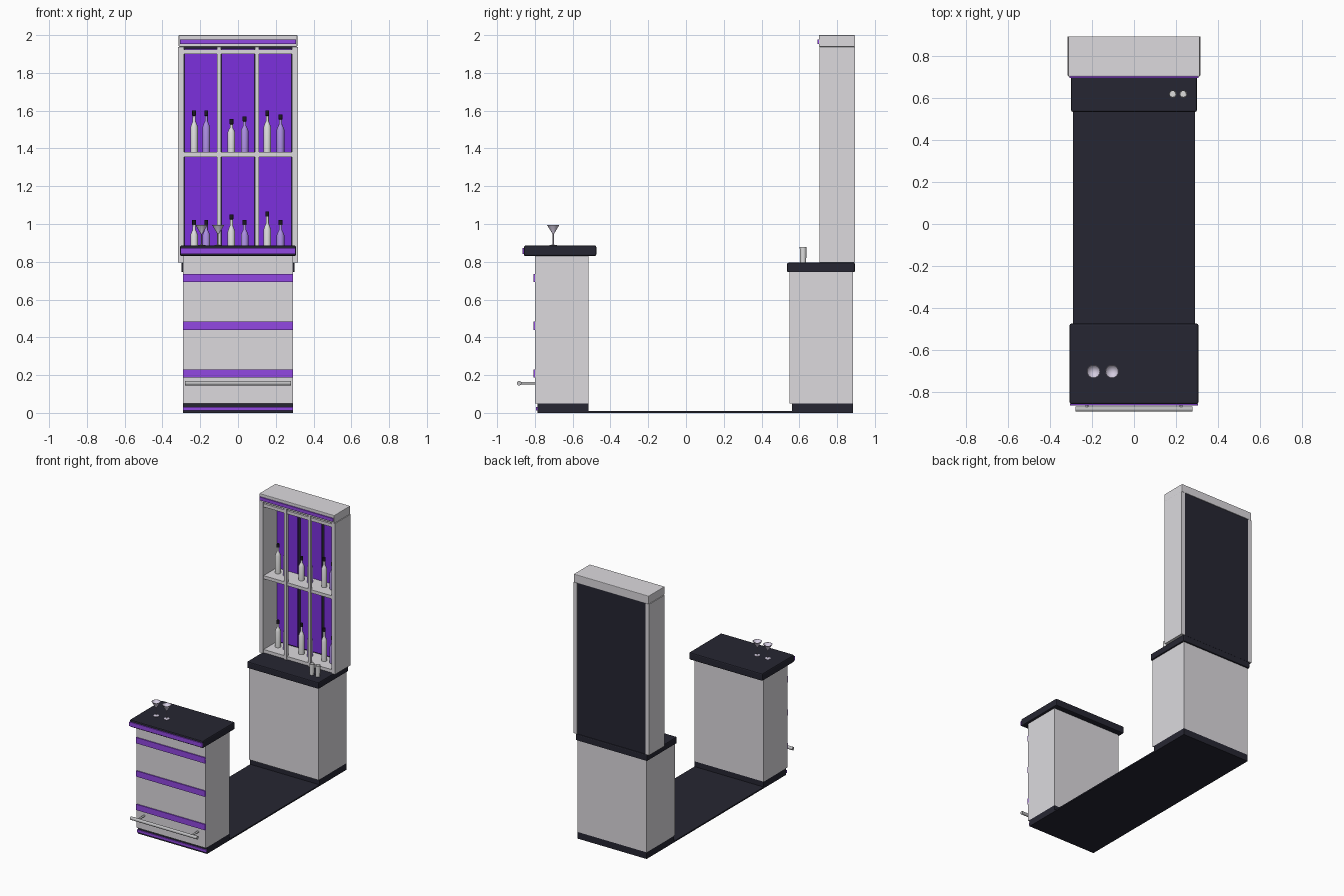
import bpy
import bmesh
from math import pi, cos, sin

old = bpy.data.objects.get("Cube")
if old:
    bpy.data.objects.remove(old, do_unlink=True)


def material(name, rgb, rough=0.5):
    lin = [((c / 255 + 0.055) / 1.055) ** 2.4 for c in rgb]
    m = bpy.data.materials.new(name)
    m.use_nodes = True
    m.diffuse_color = (*lin, 1)
    bsdf = m.node_tree.nodes["Principled BSDF"]
    bsdf.inputs["Base Color"].default_value = (*lin, 1)
    bsdf.inputs["Roughness"].default_value = rough
    return m


WHITE = material("white laminate", (220, 218, 222))
DARK = material("dark stone", (38, 38, 50))
PURPLE = material("purple panel", (124, 48, 222))
STRIP = material("purple strip", (146, 72, 226))
STEEL = material("brushed steel", (190, 190, 192))
CLEAR = material("pale bottle glass", (222, 222, 222))
LILAC = material("lilac bottle glass", (172, 142, 226))
BLACK = material("black cap", (28, 26, 34))
GLASS = material("cocktail glass", (212, 204, 224))


def finish(bm, name, mats):
    bmesh.ops.recalc_face_normals(bm, faces=bm.faces)
    mesh = bpy.data.meshes.new(name)
    bm.to_mesh(mesh)
    bm.free()
    for m in mats:
        mesh.materials.append(m)
    ob = bpy.data.objects.new(name, mesh)
    bpy.context.collection.objects.link(ob)
    return ob


def box(name, mat, x, y, z, bevel=0):
    """Box from (min, max) pairs."""
    bm = bmesh.new()
    bmesh.ops.create_cube(bm, size=1)
    for v in bm.verts:
        v.co = [(a + b) / 2 + c * (b - a) for c, (a, b) in zip(v.co, (x, y, z))]
    ob = finish(bm, name, [mat])
    if bevel:
        mod = ob.modifiers.new("edge", "BEVEL")
        mod.width = bevel
        mod.segments = 2
    return ob


def smooth(ob):
    bpy.ops.object.select_all(action="DESELECT")
    ob.select_set(True)
    bpy.context.view_layer.objects.active = ob
    bpy.ops.object.shade_smooth_by_angle(angle=0.7)


def lathe(name, profile, mats, loc, cap_from=None, sides=16):
    """Revolve (radius, height) points; faces above cap_from use the second material."""
    bm = bmesh.new()
    rings = []
    for r, h in profile:
        if r == 0:
            rings.append([bm.verts.new((0, 0, h))] * sides)
        else:
            rings.append([bm.verts.new((r * cos(2 * pi * i / sides), r * sin(2 * pi * i / sides), h))
                          for i in range(sides)])
    for a, b in zip(rings, rings[1:]):
        for i in range(sides):
            j = (i + 1) % sides
            f = bm.faces.new(list(dict.fromkeys((a[i], a[j], b[j], b[i]))))
            if cap_from is not None and f.calc_center_median().z > cap_from:
                f.material_index = 1
    ob = finish(bm, name, mats)
    ob.location = loc
    smooth(ob)
    return ob


def rod(name, mat, radius, length, loc, rot):
    ob = lathe(name, [(0, -length / 2), (radius, -length / 2), (radius, length / 2), (0, length / 2)],
               [mat], loc)
    ob.rotation_euler = rot
    return ob


def bottle(name, mat, x, z, h):
    r = 0.02
    profile = [(0, 0), (r, 0), (r, 0.6 * h), (0.7 * r, 0.68 * h), (0.4 * r, 0.74 * h),
               (0.4 * r, h - 0.027), (0.52 * r, h - 0.025), (0.52 * r, h), (0, h)]
    lathe(name, profile, [mat, BLACK], (x, 0.81, z), h - 0.0265)


W = 0.29

# Floor joining both units
box("floor", DARK, (-W, W), (-0.785, 0.885), (0, 0.01))

# Front bar
box("bar_plinth", DARK, (-W, W), (-0.785, -0.515), (0.002, 0.05))
box("bar_body", WHITE, (-W, W), (-0.80, -0.515), (0.05, 0.83))
box("bar_countertop", DARK, (-0.307, 0.307), (-0.858, -0.475), (0.83, 0.886), 0.008)
box("bar_counter_strip", STRIP, (-0.305, 0.305), (-0.866, -0.857), (0.84, 0.872))
box("bar_plinth_strip", STRIP, (-W, W), (-0.793, -0.784), (0.012, 0.032))
for i, z in enumerate((0.187, 0.44, 0.692)):
    box(f"bar_stripe_{i + 1}", STRIP, (-W, W), (-0.808, -0.799), (z, z + 0.044))

# Foot rail
rod("foot_rail", STEEL, 0.012, 0.56, (0, -0.883, 0.157), (0, pi / 2, 0))
for side, s in (("left", 1), ("right", -1)):
    rod(f"rail_bracket_{side}", STEEL, 0.007, 0.085, (s * 0.225, -0.8405, 0.157), (pi / 2, 0, 0))

# Back cabinet
box("cabinet_plinth", DARK, (-W, W), (0.56, 0.885), (0.002, 0.05))
box("cabinet_body", WHITE, (-W, W), (0.547, 0.885), (0.05, 0.745))
box("cabinet_countertop", DARK, (-0.3, 0.3), (0.535, 0.895), (0.745, 0.795), 0.007)

# Display shelving
for side, s in (("left", 1), ("right", -1)):
    box(f"display_side_{side}", WHITE, sorted((s * 0.286, s * 0.317)), (0.708, 0.894), (0.795, 1.938))
    box(f"display_post_{side}", WHITE, sorted((s * 0.09, s * 0.11)), (0.71, 0.73), (0.795, 1.938))
box("display_cap", WHITE, (-0.314, 0.314), (0.703, 0.895), (1.938, 2.0), 0.004)
box("display_cap_strip", STRIP, (-0.308, 0.308), (0.695, 0.704), (1.953, 1.978))
box("display_back", DARK, (-0.286, 0.286), (0.88, 0.891), (0.795, 1.938))
for i, (a, b) in enumerate(((-0.284, -0.111), (-0.088, 0.088), (0.111, 0.284))):
    box(f"display_panel_{i + 1}", PURPLE, (a, b), (0.872, 0.881), (0.825, 1.93))
for name, z, front in (("bottom", 0.797, 0.715), ("middle", 1.356, 0.715), ("top", 1.9, 0.715)):
    box(f"display_shelf_{name}", WHITE, (-0.286, 0.286), (front, 0.873), (z, z + 0.024))

# Bottles on both shelves, alternating colour
xs = (-0.232, -0.168, -0.035, 0.035, 0.155, 0.225)
rows = {"lower": (0.821, (0.2, 0.2, 0.23, 0.2, 0.245, 0.2)),
        "upper": (1.38, (0.22, 0.22, 0.175, 0.19, 0.22, 0.2))}
for row, (z, heights) in rows.items():
    for i, (x, h) in enumerate(zip(xs, heights)):
        bottle(f"bottle_{row}_{i + 1}", (CLEAR, LILAC)[i % 2], x, z, h)

# Cocktail glasses on the bar
for i, x in enumerate((-0.193, -0.105)):
    lathe(f"cocktail_glass_{i + 1}",
          [(0, 0), (0.02, 0), (0.02, 0.002), (0.003, 0.005), (0.003, 0.06),
           (0.032, 0.108), (0.03, 0.108), (0, 0.064)], [GLASS], (x, -0.703, 0.886))

# Tumblers on the cabinet
for i, x in enumerate((0.185, 0.235)):
    lathe(f"tumbler_{i + 1}",
          [(0, 0), (0.016, 0), (0.018, 0.083), (0.016, 0.083), (0.014, 0.008), (0, 0.008)],
          [CLEAR], (x, 0.62, 0.795))
